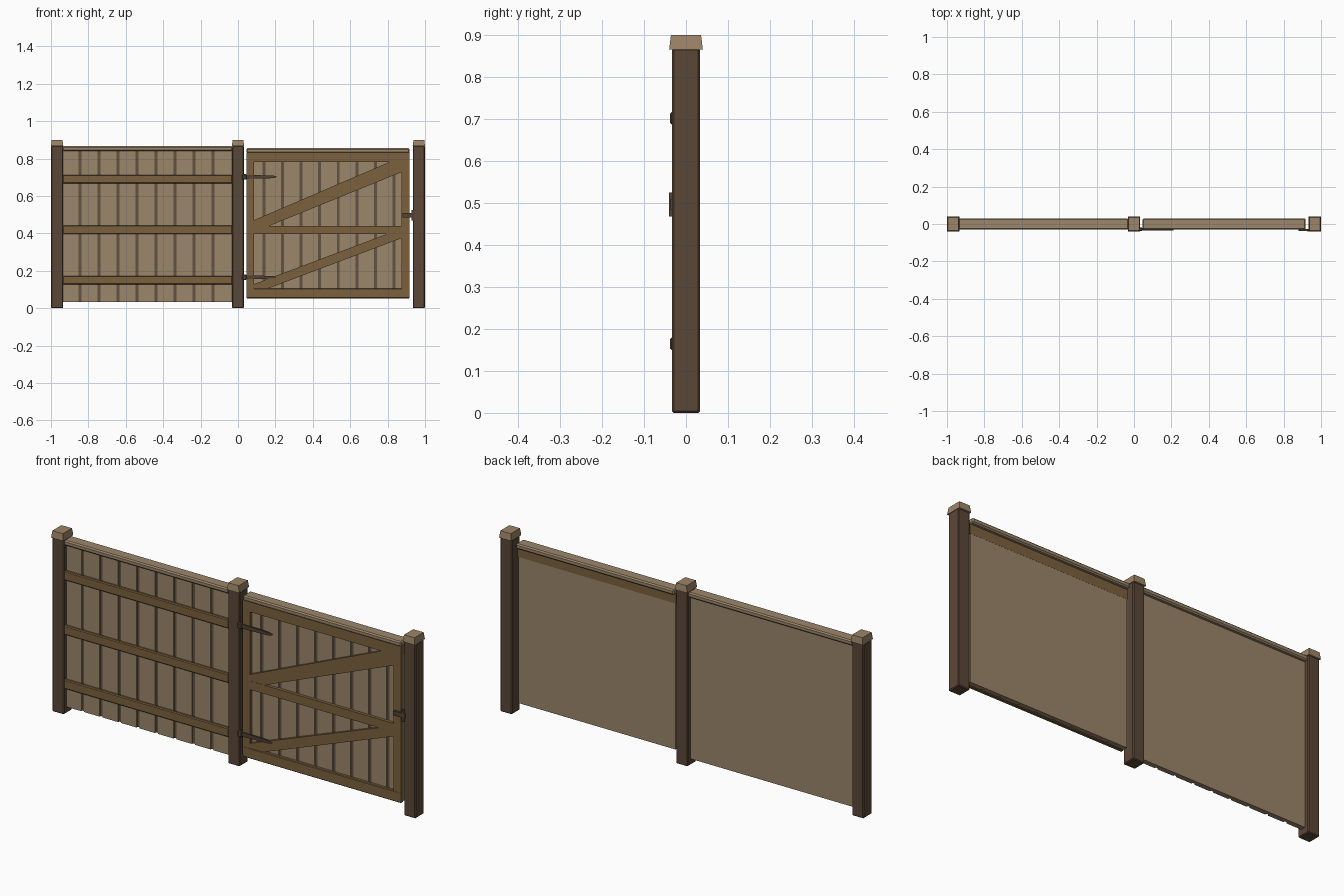
import bpy
import bmesh

cube = bpy.data.objects.get("Cube")
if cube:
    bpy.data.objects.remove(cube)


def material(name, rgb):
    m = bpy.data.materials.new(name)
    m.use_nodes = True
    m.diffuse_color = (*rgb, 1)
    m.node_tree.nodes["Principled BSDF"].inputs["Base Color"].default_value = (*rgb, 1)
    return m


BOARD = material("weathered_board", (0.33, 0.24, 0.145))
GROOVE = material("board_groove", (0.12, 0.085, 0.055))
POST = material("dark_post", (0.105, 0.063, 0.038))
RAIL = material("brown_rail", (0.20, 0.12, 0.048))
CAP = material("post_cap", (0.34, 0.235, 0.135))
METAL = material("aged_iron", (0.085, 0.055, 0.035))


def finish(name, bm, mat, bevel=0):
    bmesh.ops.recalc_face_normals(bm, faces=bm.faces[:])
    mesh = bpy.data.meshes.new(name)
    bm.to_mesh(mesh)
    bm.free()
    mesh.materials.append(mat)
    ob = bpy.data.objects.new(name, mesh)
    bpy.context.collection.objects.link(ob)
    if bevel:
        mod = ob.modifiers.new("chamfer", "BEVEL")
        mod.width = bevel
        mod.segments = 1
    return ob


def box(name, xs, ys, zs, mat, bevel=0):
    bm = bmesh.new()
    bmesh.ops.create_cube(bm, size=1)
    for v in bm.verts:
        for axis, (lo, hi) in enumerate((xs, ys, zs)):
            v.co[axis] = lo if v.co[axis] < 0 else hi
    return finish(name, bm, mat, bevel)


def plank(name, outline, ys, mat, bevel=0):
    """Extrude an outline in the xz plane from ys[0] to ys[1]."""
    bm = bmesh.new()
    face = bm.faces.new([bm.verts.new((x, ys[0], z)) for x, z in outline])
    out = bmesh.ops.extrude_face_region(bm, geom=[face])
    for v in out["geom"]:
        if isinstance(v, bmesh.types.BMVert):
            v.co.y = ys[1]
    return finish(name, bm, mat, bevel)


def post(name, x):
    box(name, (x - 0.032, x + 0.032), (-0.033, 0.033), (0, 0.868), POST, 0.004)
    cap = box(name + "_cap", (x - 0.033, x + 0.033), (-0.04, 0.04), (0.866, 0.9), CAP)
    for v in cap.data.vertices:
        if v.co.z > 0.88:
            v.co.x = x + (v.co.x - x) * 0.87
            v.co.y *= 0.9


def boarding(name, edges, z0, z1):
    """Vertical boards with dark grooves between them, on a flat backing."""
    box(name + "_backing", (edges[0], edges[-1]), (-0.004, 0.012), (z0, z1), BOARD)
    half = 0.008
    last = len(edges) - 2
    for i, (a, b) in enumerate(zip(edges, edges[1:])):
        left = a if i == 0 else a + half
        right = b if i == last else b - half
        box(f"{name}_board_{i + 1}", (left, right), (-0.013, -0.004), (z0, z1), BOARD)
        if i < last:
            box(f"{name}_groove_{i + 1}", (b - half, b + half), (-0.008, -0.003),
                (z0 + 0.002, z1), GROOVE)


# Posts with tapered caps
for label, px in (("right_post", -0.967), ("middle_post", 0), ("left_post", 0.967)):
    post(label, px)

# Fixed fence panel
boarding("fence", [-0.938] + [-0.845 + 0.1016 * i for i in range(8)] + [-0.03], 0.032, 0.845)
box("fence_top_cap", (-0.938, -0.03), (-0.03, 0.03), (0.84, 0.866), BOARD, 0.006)
for i, z in enumerate((0.15, 0.419, 0.69)):
    box(f"fence_rail_{i + 1}", (-0.938, -0.03), (-0.029, -0.012), (z - 0.023, z + 0.023),
        RAIL, 0.004)

# Gate boarding and frame
GX0, GX1 = 0.046, 0.917
boarding("gate", [GX0 + 0.003] + [0.14 + 0.099 * i for i in range(8)] + [GX1 - 0.003], 0.056, 0.79)
FRONT = (-0.029, -0.011)
box("gate_top_cap", (GX0, GX1), (-0.03, 0.03), (0.829, 0.855), BOARD, 0.006)
box("gate_top_rail", (GX0, GX1), (FRONT[0], 0.0125), (0.782, 0.832), RAIL)
box("gate_bottom_rail", (GX0, GX1), FRONT, (0.053, 0.105), RAIL, 0.003)
box("gate_middle_rail", (0.08, 0.88), (-0.028, -0.011), (0.396, 0.439), RAIL)
box("gate_hinge_stile", (GX0, 0.086), (-0.0285, -0.011), (0.06, 0.79), RAIL)
box("gate_latch_stile", (0.875, GX1), (-0.0285, -0.011), (0.06, 0.79), RAIL)

# Diagonal braces
BRACE = (-0.027, -0.011)
plank("gate_upper_brace", [(0.084, 0.437), (0.16, 0.437), (0.877, 0.728), (0.877, 0.784),
                           (0.815, 0.784), (0.084, 0.47)], BRACE, RAIL)
plank("gate_lower_brace", [(0.084, 0.103), (0.155, 0.103), (0.877, 0.375), (0.877, 0.398),
                           (0.80, 0.398), (0.084, 0.128)], BRACE, RAIL)

# Strap hinges
for label, z in (("lower", 0.165), ("upper", 0.702)):
    plank(label + "_hinge_strap", [(0.03, z - 0.011), (0.19, z - 0.007), (0.21, z),
                                   (0.19, z + 0.007), (0.03, z + 0.011)],
          (-0.034, -0.026), METAL)
    box(label + "_hinge_knuckle", (0.022, 0.046), (-0.038, -0.02), (z - 0.015, z + 0.015),
        METAL, 0.004)

# Latch
box("latch_bar", (0.88, 0.945), (-0.038, -0.028), (0.485, 0.508), METAL)
box("latch_catch", (0.928, 0.94), (-0.04, -0.03), (0.468, 0.525), METAL)
